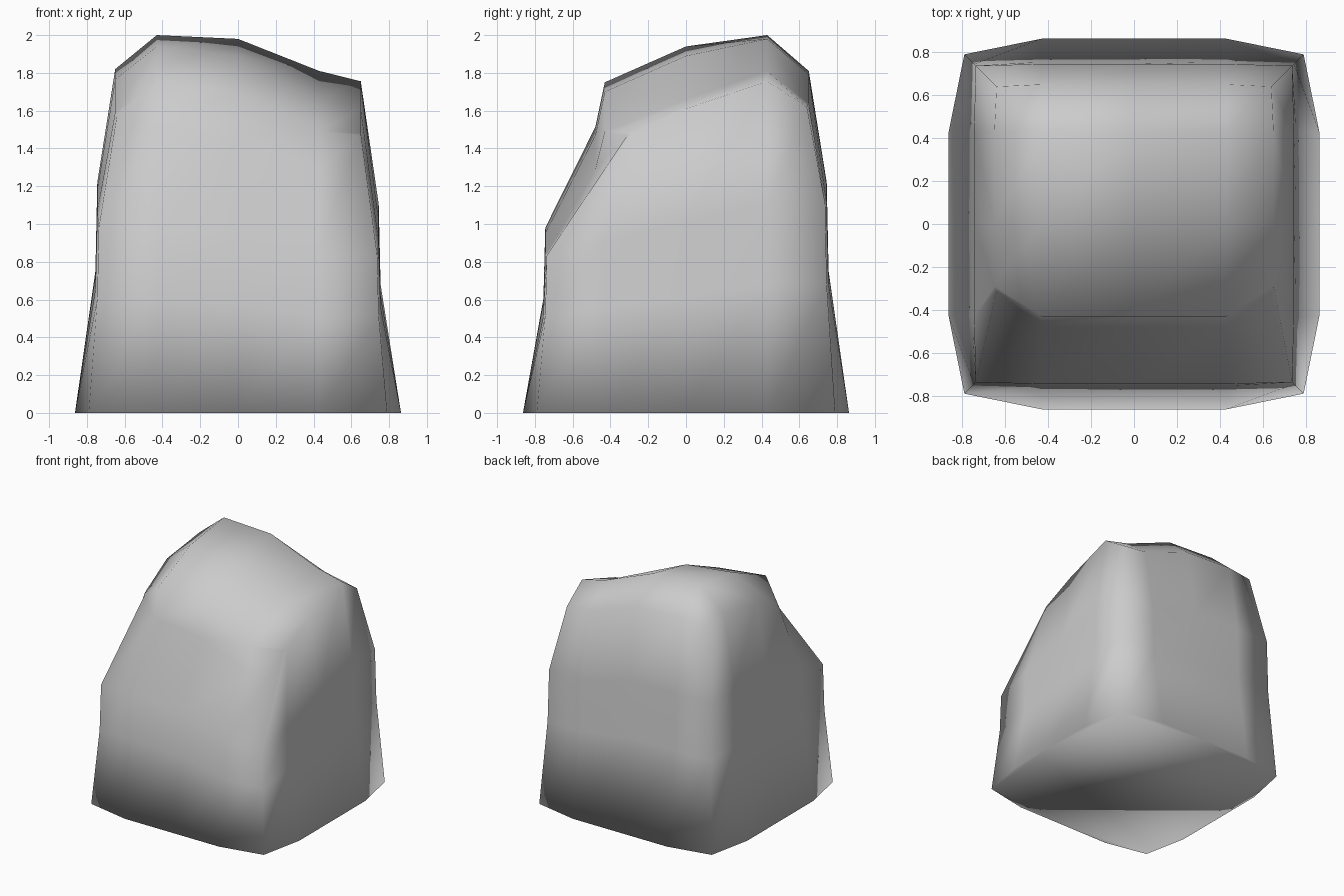
import bpy, bmesh

if "Cube" in bpy.data.objects:
    bpy.data.objects.remove(bpy.data.objects["Cube"])

STEPS = (-0.43, 0.0, 0.43)
# Crown heights, rows front to back, columns left to right
CROWN = ((1.75, 1.70, 1.49), (1.94, 1.89, 1.66), (2.00, 1.98, 1.81))


def nearest(v):
    return min(range(3), key=lambda k: abs(STEPS[k] - v))


def crown_height(x, y):
    return CROWN[nearest(y)][nearest(x)]


def ring(corner, side):
    """Sixteen points around a square outline, counter-clockwise from front left."""
    quarter = [(-corner, -corner)] + [(s, -side) for s in STEPS]
    pts = []
    for _ in range(4):
        pts += quarter
        quarter = [(-y, x) for x, y in quarter]
    return pts


bm = bmesh.new()


def bridge(lower, upper):
    for i in range(16):
        j = (i + 1) % 16
        bm.faces.new((lower[i], lower[j], upper[j], upper[i]))


# Flared foot and upright walls, each level a share of the local crown height
levels = []
for corner, side, back, front in ((0.79, 0.863, 0, 0),
                                  (0.745, 0.755, 0.375, 0.345),
                                  (0.737, 0.745, 0.61, 0.56)):
    verts = []
    for x, y in ring(corner, side):
        share = front if y < -0.6 else back
        verts.append(bm.verts.new((x, y, share * crown_height(x, y))))
    levels.append(verts)

# Shoulder: front leans back and its corners are cut away
shoulder = []
for x, y in ring(0.64, 0.65):
    h = crown_height(x, y)
    at_corner = abs(x) > 0.6 and abs(y) > 0.6
    if y < -0.6:
        if at_corner:
            p = (x, -0.31, 1.47 if x > 0 else 1.58)
        else:
            p = (x, -0.48, h * 0.865)
    elif at_corner:
        p = (x, y, h * 0.895)
    elif x > 0.6:
        p = (x, max(y, -0.33) if y > -0.4 else -0.36, h * 0.97 if y > -0.4 else 1.42)
        if y < -0.4:
            p = (x, -0.29, 1.48)
    elif x < -0.6:
        p = (x, y if y > -0.4 else -0.29, h * 0.91)
    else:
        p = (x, y, h * 0.905)
    shoulder.append(bm.verts.new(p))
levels.append(shoulder)
for lower, upper in zip(levels, levels[1:]):
    bridge(lower, upper)

# Sloping crown: five by five grid sharing the shoulder as its border
grid = {}
border = ([(i, 0) for i in range(4)] + [(4, j) for j in range(4)]
          + [(i, 4) for i in range(4, 0, -1)] + [(0, j) for j in range(4, 0, -1)])
for key, v in zip(border, shoulder):
    grid[key] = v
for j, y in enumerate(STEPS):
    for i, x in enumerate(STEPS):
        grid[i + 1, j + 1] = bm.verts.new((x, y, CROWN[j][i]))
for i in range(4):
    for j in range(4):
        bm.faces.new((grid[i, j], grid[i + 1, j], grid[i + 1, j + 1], grid[i, j + 1]))

# Flat underside
bm.faces.new(list(reversed(levels[0])))
bmesh.ops.recalc_face_normals(bm, faces=bm.faces)
for f in bm.faces:
    f.smooth = True

mesh = bpy.data.meshes.new("boulder")
bm.to_mesh(mesh)
bm.free()
boulder = bpy.data.objects.new("boulder", mesh)
bpy.context.collection.objects.link(boulder)
